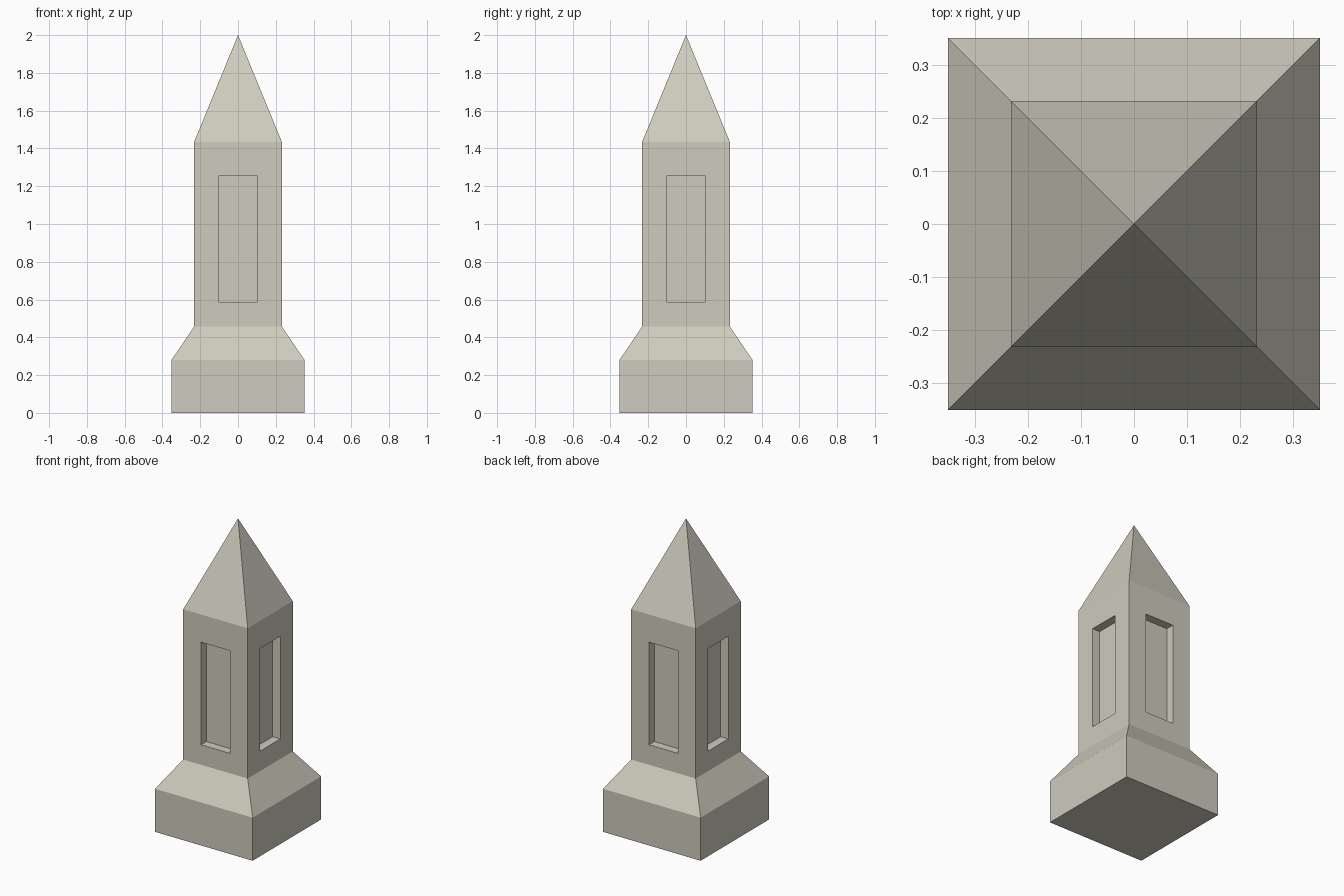
import bpy, bmesh, math
from mathutils import Vector

cube = bpy.data.objects.get("Cube")
if cube:
    bpy.data.objects.remove(cube, do_unlink=True)

# Pale stone material
stone = bpy.data.materials.new("pale_stone")
stone.use_nodes = True
colour = (0.62, 0.60, 0.51, 1)
stone.diffuse_color = colour
bsdf = stone.node_tree.nodes["Principled BSDF"]
bsdf.inputs["Base Color"].default_value = colour
bsdf.inputs["Roughness"].default_value = 0.9

BASE, SHAFT = 0.352, 0.232          # half widths
SILL, HEAD, HALF_WINDOW, DEPTH = 0.587, 1.255, 0.104, 0.055


def square_ring(bm, half, z):
    return [bm.verts.new((x * half, y * half, z))
            for x, y in ((-1, -1), (1, -1), (1, 1), (-1, 1))]


def bridge(bm, low, high):
    return [bm.faces.new((low[i], low[(i + 1) % 4], high[(i + 1) % 4], high[i]))
            for i in range(4)]


# Stepped body: plinth, sloped shoulder, shaft, pointed roof
bm = bmesh.new()
rings = [square_ring(bm, h, z) for h, z in
         ((BASE, 0), (BASE, 0.28), (SHAFT, 0.457), (SHAFT, 1.435))]
bm.faces.new(reversed(rings[0]))
bands = [bridge(bm, low, high) for low, high in zip(rings, rings[1:])]
apex = bm.verts.new((0, 0, 2))
for i in range(4):
    bm.faces.new((rings[3][i], rings[3][(i + 1) % 4], apex))
bm.normal_update()

# Recessed blind window on each shaft side
panels = bands[2]
bmesh.ops.inset_individual(bm, faces=panels, thickness=0.1)
for panel in panels:
    outward = panel.normal.copy()
    side = Vector((0, 0, 1)).cross(outward)
    for v in panel.verts:
        z = HEAD if v.co.z > (SILL + HEAD) / 2 else SILL
        across = math.copysign(HALF_WINDOW, v.co.dot(side))
        v.co = outward * SHAFT + side * across + Vector((0, 0, z))
    back = bmesh.ops.extrude_discrete_faces(bm, faces=[panel])["faces"][0]
    for v in back.verts:
        v.co -= outward * DEPTH

bmesh.ops.recalc_face_normals(bm, faces=bm.faces)
mesh = bpy.data.meshes.new("stone_pillar")
bm.to_mesh(mesh)
bm.free()
mesh.materials.append(stone)
pillar = bpy.data.objects.new("stone_pillar", mesh)
bpy.context.collection.objects.link(pillar)
